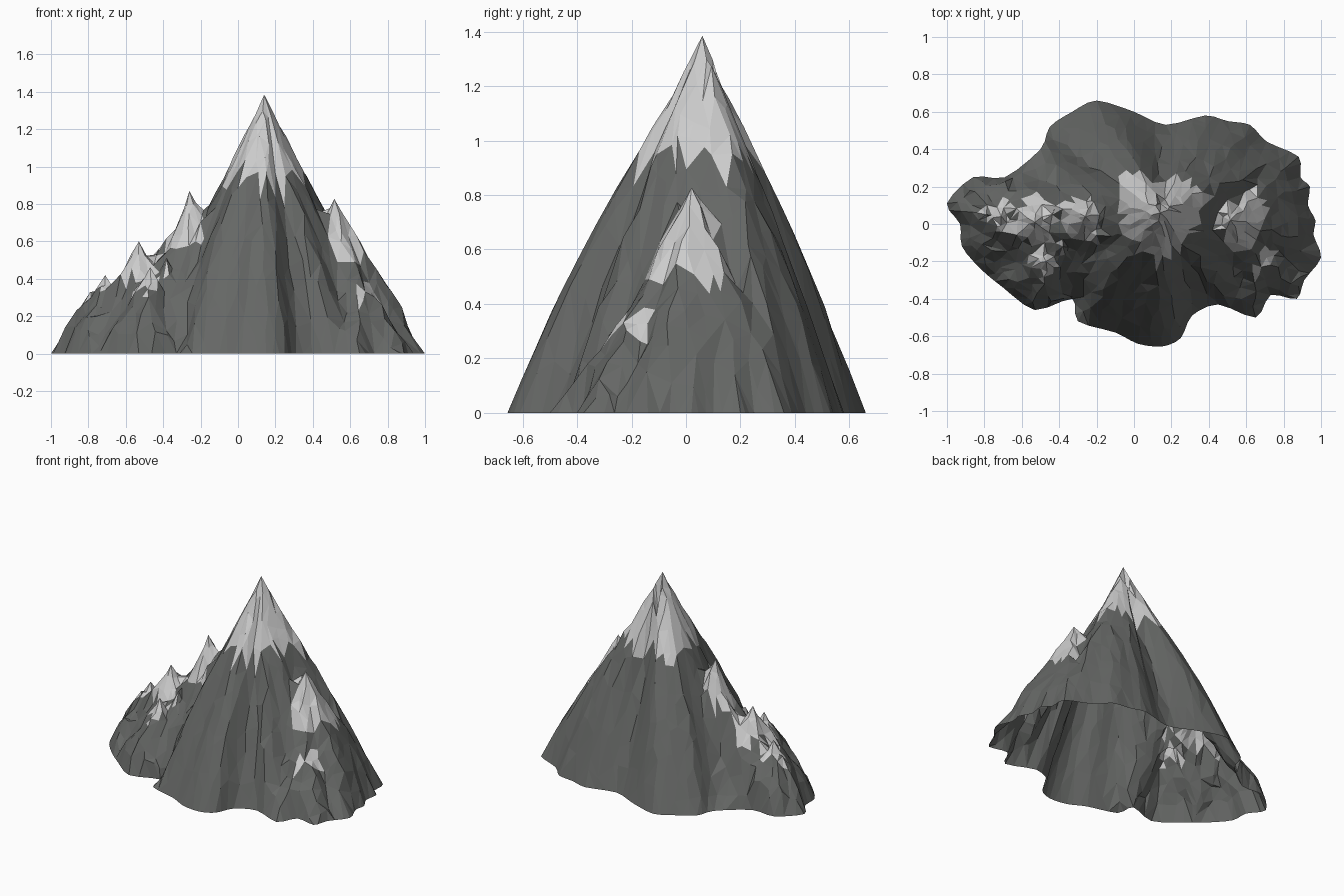
import bpy, math, random
from mathutils import Vector, noise
from mathutils.geometry import delaunay_2d_cdt, interpolate_bezier

if "Cube" in bpy.data.objects:
    bpy.data.objects.remove(bpy.data.objects["Cube"])

random.seed(4)

# Wavy foot outline, seen from above
OUT = [(1, -.18), (.96, -.06), (.97, .02), (.93, .1), (.94, .2), (.89, .25), (.88, .36), (.71, .44),
       (.62, .53), (.5, .55), (.38, .58),
       (.17, .53), (0, .6), (-.2, .66), (-.33, .6), (-.45, .52), (-.5, .4), (-.69, .25), (-.86, .25),
       (-1, .11), (-.93, 0), (-.92, -.12), (-.82, -.24), (-.7, -.34), (-.53, -.46), (-.33, -.4),
       (-.3, -.52), (-.1, -.58), (.02, -.64), (.15, -.655), (.25, -.61), (.31, -.49), (.45, -.43),
       (.65, -.5), (.73, -.38), (.87, -.4), (.91, -.3)]
# Peaks: x, y, height, slope, snow line
PEAKS = [(.14, .06, 1.385, 0, .92),
         (-.26, .04, .87, 2.3, .56), (-.53, .01, .6, 1.7, .38), (-.71, .04, .42, 1.35, .31),
         (-.79, .05, .33, 1.3, .28), (-.47, -.2, .45, 1.5, .35), (-.38, -.12, .5, 1.9, .46),
         (-.2, -.06, .7, 2.2, .6), (.515, .02, .82, 1.75, .5), (.63, -.13, .46, 1.4, .29),
         (.45, -.2, .45, 1.9, .9)]
CX, CY = PEAKS[0][:2]

# Smooth the outline
pts = [Vector(p) for p in OUT]
outline = []
for i in range(len(pts)):
    a, b, c, d = (pts[(i + k) % len(pts)] for k in (-1, 0, 1, 2))
    outline += [p.to_2d() for p in interpolate_bezier(b, b + (c - a) / 7, c - (d - b) / 7, c, 4)[:-1]]


def foot_radius(t):
    """Distance from the summit axis to the outline in direction t."""
    dx, dy = math.cos(t), math.sin(t)
    best = .01
    for i, p in enumerate(outline):
        q = outline[(i + 1) % len(outline)]
        ex, ey = q.x - p.x, q.y - p.y
        den = dx * ey - dy * ex
        if abs(den) > 1e-9:
            px, py = p.x - CX, p.y - CY
            r, u = (px * ey - py * ex) / den, (px * dy - py * dx) / den
            if r > 0 and 0 <= u <= 1:
                best = max(best, r)
    return best


RADII = [foot_radius(k * math.tau / 720) for k in range(720)]


def ridge(t, seed, freq):
    return noise.noise(Vector((math.cos(t) * freq, math.sin(t) * freq, seed * 7.3)))


def bump(t, centre, width):
    """Smooth weight, 1 at the centre angle and 0 beyond the width (degrees)."""
    a = abs((math.degrees(t) - centre + 180) % 360 - 180) / width
    return max(0, min(1, 1.6 * (1 - a)))


def height(x, y):
    """Height of the mountain and the index of the peak that rules there."""
    t0 = math.atan2(y - CY, x - CX)
    r0 = math.hypot(x - CX, y - CY)
    R = RADII[int(t0 % math.tau / math.tau * 720) % 720]
    # The main cone is steeper behind the side spurs
    right, left = bump(t0, -20, 46), bump(t0, 194, 48)
    base = min(R, .86)
    base += (min(base, .61) - base) * max(right, left)
    best, who = -9, 0
    for i, (px, py, h, slope, _) in enumerate(PEAKS):
        t, d = math.atan2(y - py, x - px), math.hypot(x - px, y - py)
        if i == 0:
            s = r0 / base * (1 + .09 * ridge(t, 1, 5) * min(1, max(0, R - r0) * 4))
            z = h * (1 - s + .06 * s * math.sin(math.pi * min(s, 1)))
        else:
            z = h - slope * d * (1 + .35 * ridge(t, i + 1, 2.2))
        if z > best:
            best, who = z, i
    edge = max(0, R - r0)
    rough = .04 * noise.noise(Vector((x * 14, y * 14, 3))) * min(1, edge * 5) if who else 0
    return min(max(best + rough, edge * 1.0), edge * 2.6), who


# Scatter points in rings round each peak, kept where that peak rules
cloud = [Vector((p[0], p[1])) for p in PEAKS]
for i, (px, py, h, slope, _) in enumerate(PEAKS):
    step = .062 if i == 0 else .045
    for k in range(1, 19 if i == 0 else 10):
        n = min(60, 12 + 5 * k) if i == 0 else 6 + 3 * k
        for j in range(n):
            t = (j + random.uniform(-.35, .35)) * math.tau / n
            d = step * (k + random.uniform(-.35, .35))
            x, y = px + d * math.cos(t), py + d * math.sin(t)
            t0 = math.atan2(y - CY, x - CX) % math.tau
            inside = math.hypot(x - CX, y - CY) < RADII[int(t0 / math.tau * 720) % 720] - .02
            if inside and height(x, y)[1] == i:
                cloud.append(Vector((x, y)))

n = len(outline)
edges = [(i, (i + 1) % n) for i in range(n)]
flat, _, tris, orig, _, _ = delaunay_2d_cdt(outline + cloud, edges, [], 1, 1e-5)
verts = []
for p, src in zip(flat, orig):
    z = 0 if any(s < n for s in src) else height(p.x, p.y)[0]
    verts.append((p.x, p.y, z))

# Exact summits
for v, src in enumerate(orig):
    for s in src:
        if n <= s < n + len(PEAKS):
            verts[v] = (*verts[v][:2], max(verts[v][2], PEAKS[s - n][2]))

mesh = bpy.data.meshes.new("mountain")
mesh.from_pydata(verts, [], [list(f) for f in tris])
obj = bpy.data.objects.new("mountain", mesh)
bpy.context.collection.objects.link(obj)

# Dark rock and snow caps with a ragged lower edge
for name, col in (("rock", (.13, .135, .13, 1)), ("snow", (1, 1, 1, 1))):
    m = bpy.data.materials.new(name)
    m.diffuse_color = col
    m.use_nodes = True
    m.node_tree.nodes["Principled BSDF"].inputs["Base Color"].default_value = m.diffuse_color
    mesh.materials.append(m)
for f in mesh.polygons:
    c = f.center
    who = height(c.x, c.y)[1]
    px, py, h, _, line = PEAKS[who]
    t = math.atan2(c.y - py, c.x - px)
    ragged = (.14 if who == 0 else .08) * ridge(t, who + 20, 6)
    f.material_index = int(c.z > line + ragged)
    if f.normal.z < 0:
        f.flip()
